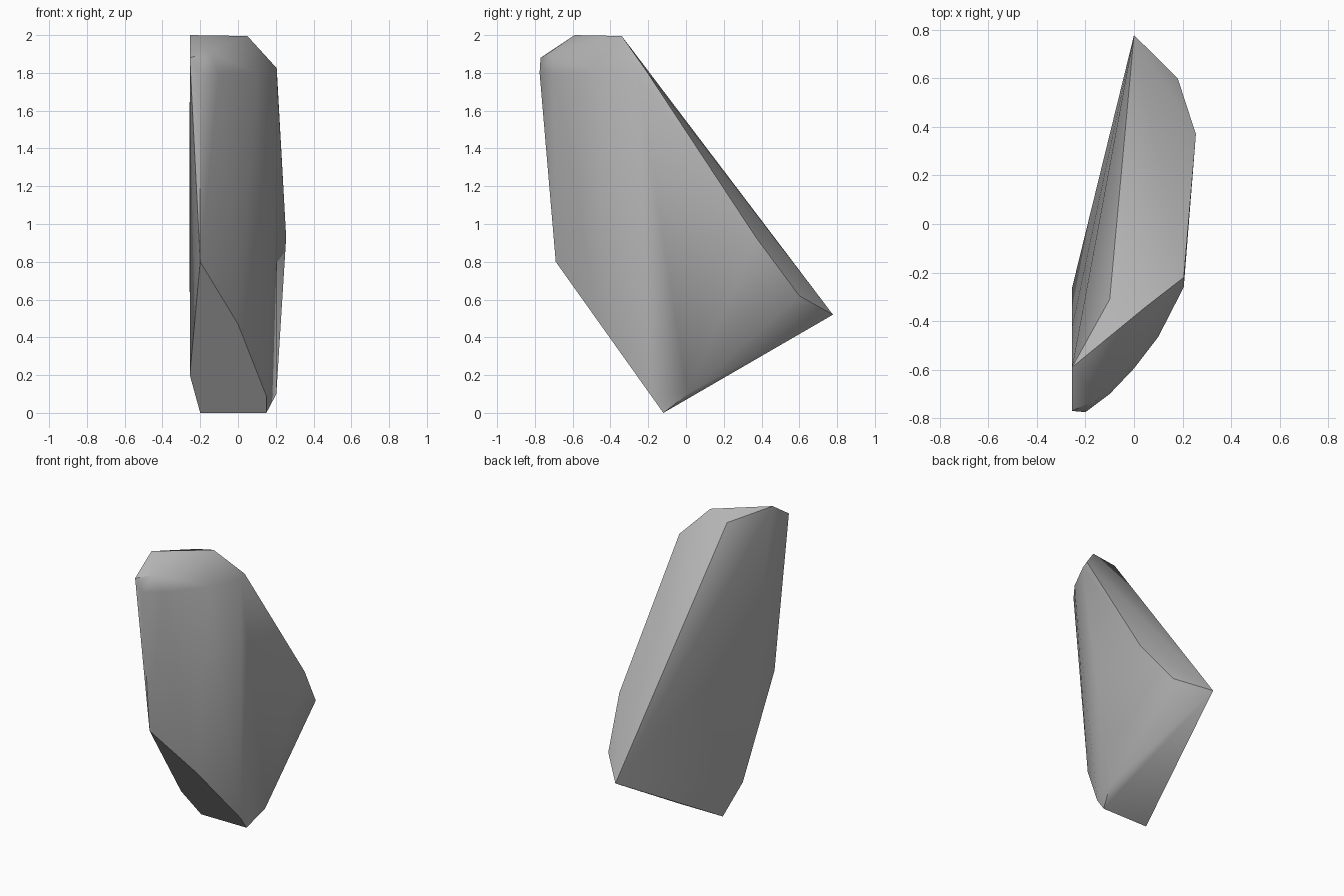
import bpy
import bmesh
from math import radians

default_cube = bpy.data.objects.get("Cube")
if default_cube:
    bpy.data.objects.remove(default_cube, do_unlink=True)


def make_material(name, grey):
    material = bpy.data.materials.new(name)
    colour = (grey, grey, grey, 1)
    material.diffuse_color = colour
    material.use_nodes = True
    shader = material.node_tree.nodes["Principled BSDF"]
    shader.inputs["Base Color"].default_value = colour
    shader.inputs["Roughness"].default_value = 0.9
    return material


def sloping_base(x, z):
    """Point on the flat underside that slopes forward from the foot."""
    return (x, -0.12 - 0.712 * z, z)


def make_rock(name, corners, material, smooth_angle):
    """Wrap the corners in a convex skin with soft and crisp edges."""
    bm = bmesh.new()
    for corner in corners:
        bm.verts.new(corner)
    hull = bmesh.ops.convex_hull(bm, input=bm.verts[:])
    leftover = {item for key in ("geom_interior", "geom_unused")
                for item in hull[key] if isinstance(item, bmesh.types.BMVert)}
    bmesh.ops.delete(bm, geom=list(leftover), context="VERTS")
    bmesh.ops.recalc_face_normals(bm, faces=bm.faces[:])
    mesh = bpy.data.meshes.new(name)
    bm.to_mesh(mesh)
    bm.free()
    mesh.materials.append(material)
    mesh.shade_smooth()
    mesh.set_sharp_from_angle(angle=radians(smooth_angle))
    rock = bpy.data.objects.new(name, mesh)
    bpy.context.scene.collection.objects.link(rock)
    return rock


# Flat crown and the chamfer in front of it
crown = [(-0.255, -0.59, 2), (0.05, -0.34, 1.995), (-0.1, -0.31, 1.95),
         (-0.255, -0.77, 1.88), (-0.15, -0.72, 1.91)]

# Rounded shoulder below the crown
shoulder_plan = [(-0.2, -0.775), (-0.1, -0.7), (0, -0.595),
                 (0.1, -0.465), (0.205, -0.26)]
shoulder = [(x, y, 1.8) for x, y in shoulder_plan]

# Back ridge running down to the pointed tail
ridge = [(0.205, -0.22, 1.825), (0.255, 0.37, 0.93),
         (0.18, 0.6, 0.62), (0, 0.778, 0.52)]

# Sloping underside, foot edge and flank
base_outline = [(-0.2, 0.8), (0, 0.47), (0.15, 0.09),
                (0.15, 0), (-0.2, 0), (-0.255, 0.2)]
base = [sloping_base(x, z) for x, z in base_outline]
flank = [(0.203, 0.01, 0.1), (-0.256, -0.43, 1.2)]

stone = make_material("grey stone", 0.45)
make_rock("rock", crown + shoulder + ridge + base + flank, stone, 40)
